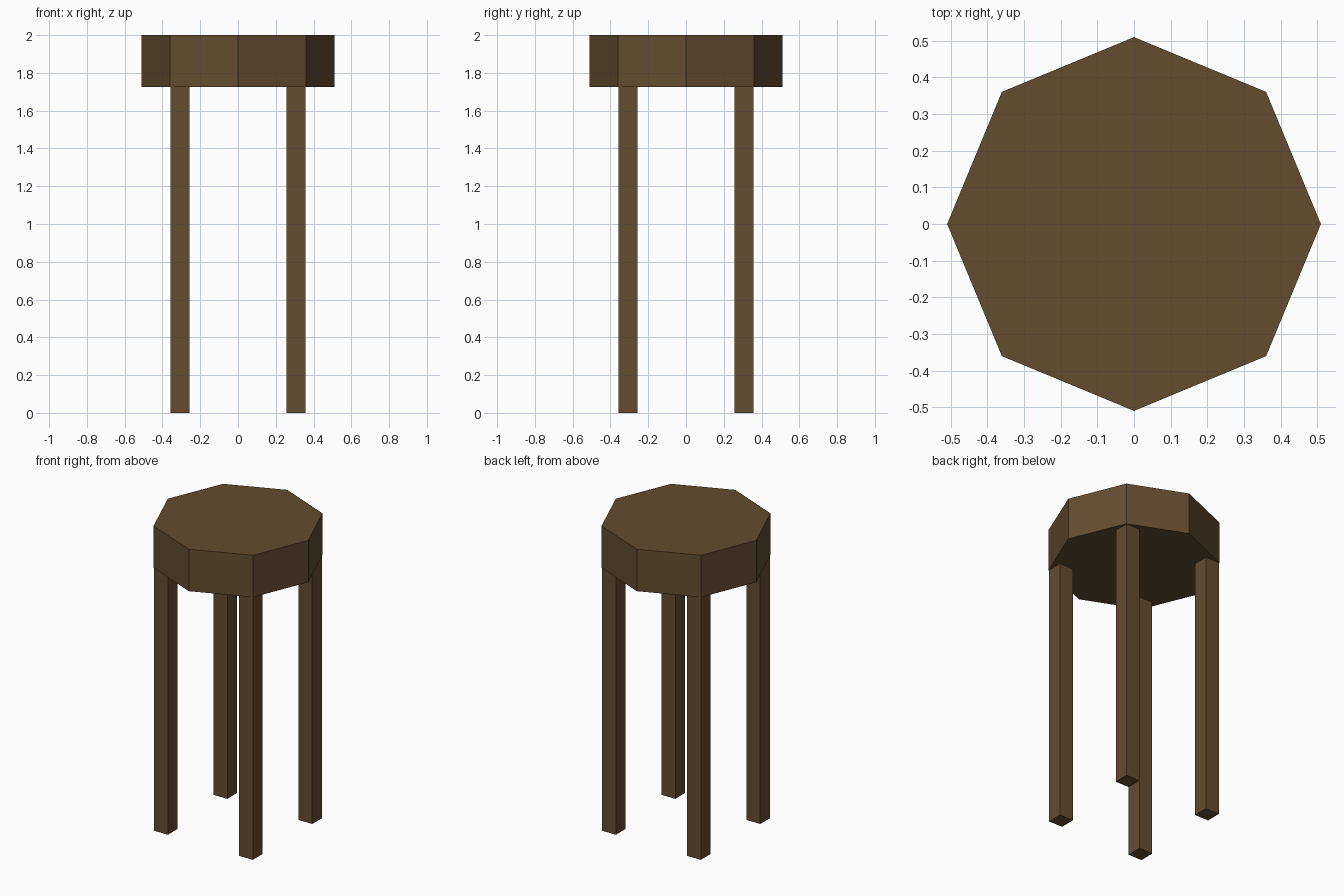
import bpy
import math

if "Cube" in bpy.data.objects:
    bpy.data.objects.remove(bpy.data.objects["Cube"])

SEAT_RADIUS = 0.51
SEAT_BOTTOM = 1.725
TOP = 2.0
LEG_WIDTH = 0.10
LEG_CENTRE = 0.308

wood = bpy.data.materials.new("dark_brown_wood")
wood.diffuse_color = (0.127, 0.072, 0.030, 1.0)
wood.use_nodes = True
wood.node_tree.nodes["Principled BSDF"].inputs["Base Color"].default_value = wood.diffuse_color


def finish(name):
    obj = bpy.context.object
    obj.name = name
    obj.data.materials.append(wood)
    return obj


# Eight-sided seat with corners on the x and y axes
bpy.ops.mesh.primitive_cylinder_add(
    vertices=8, radius=SEAT_RADIUS, depth=TOP - SEAT_BOTTOM,
    location=(0, 0, (TOP + SEAT_BOTTOM) / 2))
finish("seat")

# Four straight square legs under the diagonal corners
for y_name, sy in (("front", -1), ("back", 1)):
    for x_name, sx in (("left", -1), ("right", 1)):
        bpy.ops.mesh.primitive_cube_add(
            size=1, location=(sx * LEG_CENTRE, sy * LEG_CENTRE, SEAT_BOTTOM / 2))
        leg = finish(f"{y_name}_{x_name}_leg")
        leg.scale = (LEG_WIDTH, LEG_WIDTH, SEAT_BOTTOM)
        bpy.ops.object.transform_apply(location=False, rotation=False, scale=True)
